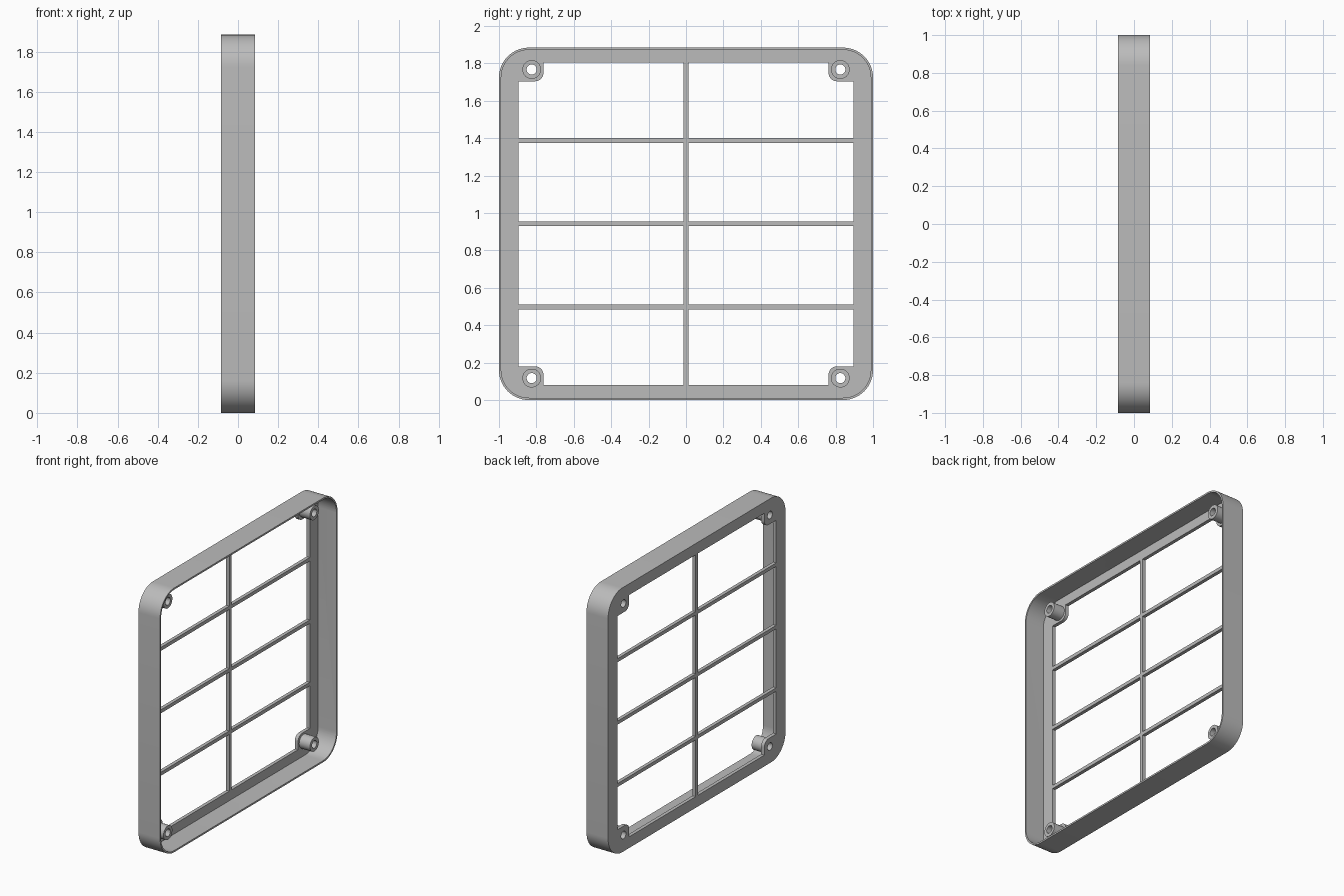
import bpy, bmesh
from math import cos, sin, pi, radians
from mathutils import Matrix

old = bpy.data.objects.get("Cube")
if old:
    bpy.data.objects.remove(old, do_unlink=True)

# Main dimensions (outlines are drawn around the centre of the frame)
MID = 0.942                   # height of the centre
BACK, FRONT = -0.085, 0.085   # depth range along x
FLOOR = -0.06                 # inner face of the grille
BOSS_END = 0.025
WALL = 0.012
WIN_Y, WIN_Z = 0.895, 0.862   # half size of the window
BAR = 0.0125                  # half width of a bar
PITCH = 0.445                 # spacing of the cross bars
BOSS = 0.825                  # boss offset from the centre
PAD, PAD_R = 0.762, 0.045     # corner pad edge and its rounding

grey = bpy.data.materials.new("plain grey")
grey.use_nodes = True
colour = (0.5, 0.5, 0.5, 1)
grey.diffuse_color = colour
grey.node_tree.nodes["Principled BSDF"].inputs["Base Color"].default_value = colour


def arc(cx, cy, r, a0, a1, n):
    steps = [radians(a0 + (a1 - a0) * i / n) for i in range(n + 1)]
    return [(cx + r * cos(a), cy + r * sin(a)) for a in steps]


def rounded_rect(hy, hz, r):
    pts = []
    for k, (sy, sz) in enumerate([(1, 1), (-1, 1), (-1, -1), (1, -1)]):
        pts += arc(sy * (hy - r), sz * (hz - r), r, 90 * k, 90 * k + 90, 14)
    return pts


def circle(cy, cz, r):
    return arc(cy, cz, r, 0, 360, 32)[:-1]


def extrude_outline(name, loops, x0, x1):
    """Fill the nested outlines and give them depth from x0 to x1."""
    curve = bpy.data.curves.new(name, "CURVE")
    curve.dimensions = "2D"
    curve.fill_mode = "BOTH"
    curve.extrude = (x1 - x0) / 2
    for loop in loops:
        spline = curve.splines.new("POLY")
        spline.points.add(len(loop) - 1)
        for p, (u, v) in zip(spline.points, loop):
            p.co = (u, v, 0, 1)
        spline.use_cyclic_u = True
    temp = bpy.data.objects.new(name + " outline", curve)
    bpy.context.collection.objects.link(temp)
    bpy.context.view_layer.update()
    graph = bpy.context.evaluated_depsgraph_get()
    mesh = bpy.data.meshes.new_from_object(temp.evaluated_get(graph))
    bpy.data.objects.remove(temp, do_unlink=True)
    bpy.data.curves.remove(curve)

    # Turn the flat drawing upright, facing along x
    upright = Matrix(((0, 0, 1, (x0 + x1) / 2), (1, 0, 0, 0),
                      (0, 1, 0, MID), (0, 0, 0, 1)))
    bm = bmesh.new()
    bm.from_mesh(mesh)
    bm.transform(upright)
    bmesh.ops.remove_doubles(bm, verts=bm.verts, dist=1e-5)
    bmesh.ops.recalc_face_normals(bm, faces=bm.faces)
    bm.to_mesh(mesh)
    bm.free()
    mesh.name = name
    mesh.materials.clear()
    mesh.materials.append(grey)
    obj = bpy.data.objects.new(name, mesh)
    bpy.context.collection.objects.link(obj)
    return obj


def smooth(obj):
    bpy.ops.object.select_all(action="DESELECT")
    obj.select_set(True)
    bpy.context.view_layer.objects.active = obj
    bpy.ops.object.shade_smooth_by_angle(angle=radians(30))


# Window panes: two rows each side of the middle, outer ones notched by a pad
panes, holes, corners = [], [], []
for sy in (1, -1):
    for sz in (1, -1):
        inner = [(BAR, BAR), (WIN_Y, BAR), (WIN_Y, PITCH - BAR), (BAR, PITCH - BAR)]
        outer = [(BAR, PITCH + BAR), (WIN_Y, PITCH + BAR), (WIN_Y, PAD)]
        outer += arc(PAD + PAD_R, PAD + PAD_R, PAD_R, 270, 180, 8)
        outer += [(PAD, WIN_Z), (BAR, WIN_Z)]
        panes += [[(sy * u, sz * v) for u, v in pane] for pane in (inner, outer)]
        corners.append((sy * BOSS, sz * BOSS))
        holes.append(circle(sy * BOSS, sz * BOSS, 0.027))

# Frame: a rounded block with panes and screw holes, hollowed from one side
frame = extrude_outline("grille_frame", [rounded_rect(1, MID, 0.16)] + panes + holes,
                        BACK, FRONT)
cavity = extrude_outline("cavity_cutter",
                         [rounded_rect(1 - WALL, MID - WALL, 0.16 - WALL)],
                         FLOOR, FRONT + 0.1)
cavity.hide_render = True
cut = frame.modifiers.new("hollow", "BOOLEAN")
cut.operation = "DIFFERENCE"
cut.solver = "EXACT"
cut.object = cavity
bpy.context.view_layer.objects.active = frame
bpy.ops.object.modifier_apply(modifier=cut.name)
bpy.data.objects.remove(cavity, do_unlink=True)
smooth(frame)

# Screw bosses standing on the corner pads
for i, ((cy, cz), hole) in enumerate(zip(corners, holes)):
    smooth(extrude_outline(f"screw_boss_{i + 1}", [circle(cy, cz, 0.05), hole],
                           FLOOR, BOSS_END))
